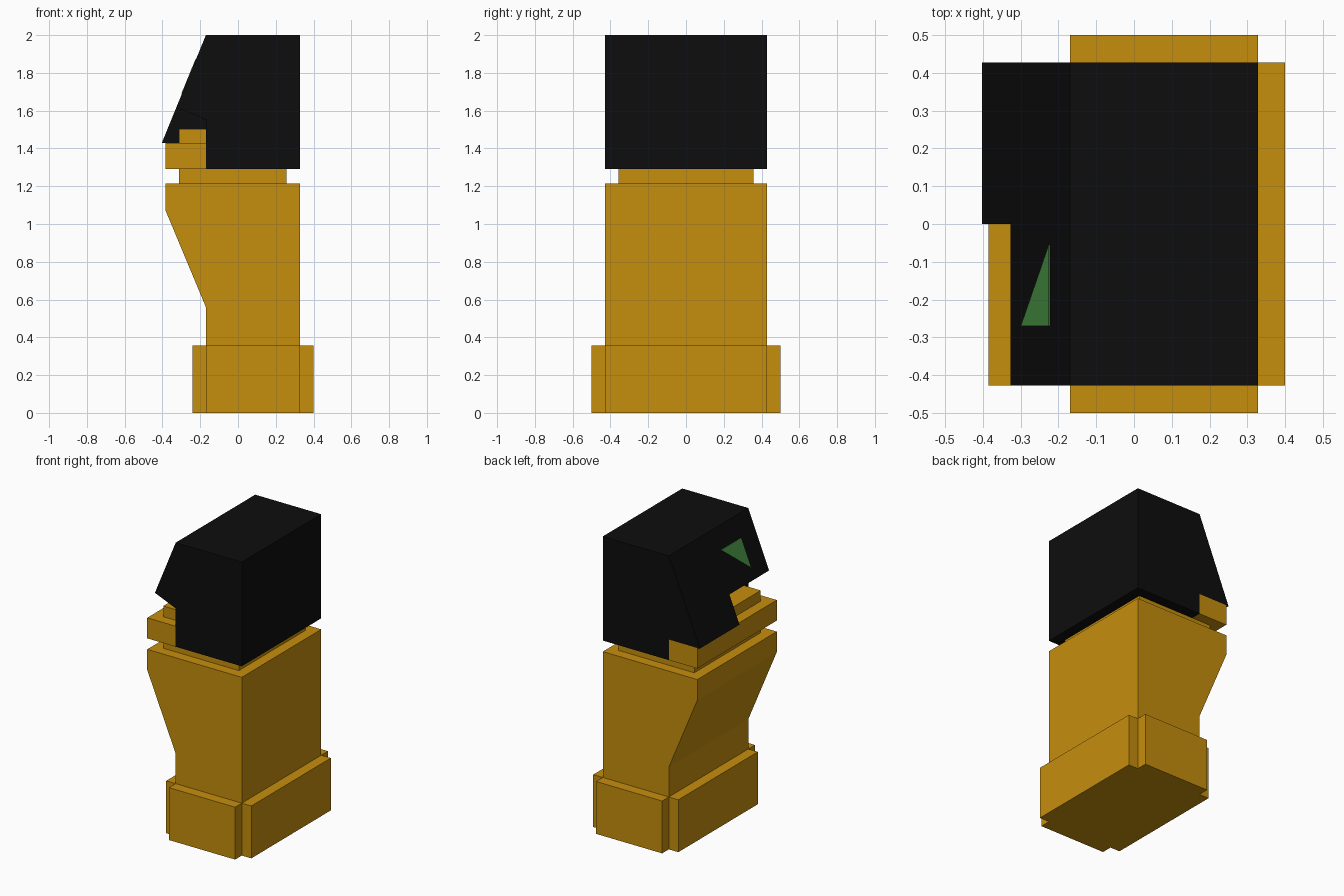
import bpy
import bmesh
from mathutils import Vector

cube = bpy.data.objects.get("Cube")
if cube:
    bpy.data.objects.remove(cube, do_unlink=True)


def material(name, colour):
    mat = bpy.data.materials.new(name)
    mat.use_nodes = True
    mat.diffuse_color = (*colour, 1)
    mat.node_tree.nodes["Principled BSDF"].inputs["Base Color"].default_value = (*colour, 1)
    return mat


gold = material("ochre gold", (0.56, 0.27, 0.004))
black = material("matte black", (0.004, 0.004, 0.004))
green = material("eye green", (0.062, 0.28, 0.055))


def prism(name, points, offset, mat):
    """Extrude a flat polygon of 3D points along an offset vector."""
    bm = bmesh.new()
    face = bm.faces.new([bm.verts.new(p) for p in points])
    result = bmesh.ops.extrude_face_region(bm, geom=[face], use_keep_orig=True)
    moved = [v for v in result["geom"] if isinstance(v, bmesh.types.BMVert)]
    bmesh.ops.translate(bm, verts=moved, vec=offset)
    bmesh.ops.recalc_face_normals(bm, faces=bm.faces)
    mesh = bpy.data.meshes.new(name)
    bm.to_mesh(mesh)
    bm.free()
    mesh.materials.append(mat)
    obj = bpy.data.objects.new(name, mesh)
    bpy.context.collection.objects.link(obj)
    return obj


def side_profile(name, outline, y0, y1, mat):
    """Extrude an XZ outline from y0 to y1."""
    return prism(name, [(x, y0, z) for x, z in outline], (0, y1 - y0, 0), mat)


def block(name, x0, x1, z0, z1, half, mat):
    return side_profile(name, [(x0, z0), (x1, z0), (x1, z1), (x0, z1)], -half, half, mat)


# Shared widths of the column
FACE, BACK, HALF, INSET = -0.17, 0.328, 0.428, 0.358
CHIN = -0.385

# Cross-shaped plinth
fx, bx, hy = -0.242, 0.4, 0.5
cross = [(fx, -HALF), (FACE, -HALF), (FACE, -hy), (BACK, -hy), (BACK, -HALF), (bx, -HALF),
         (bx, HALF), (BACK, HALF), (BACK, hy), (FACE, hy), (FACE, HALF), (fx, HALF)]
prism("plinth", [(x, y, 0) for x, y in cross], (0, 0, 0.357), gold)

# Body with a flared front
side_profile("body", [(FACE, 0.357), (BACK, 0.357), (BACK, 1.215), (CHIN, 1.215),
                      (CHIN, 1.075), (FACE, 0.56)], -HALF, HALF, gold)

# Neck, jaw and lip
block("neck", -0.313, 0.257, 1.215, 1.29, INSET, gold)
block("jaw", CHIN, FACE, 1.29, 1.43, HALF, gold)
block("lip", -0.313, FACE, 1.43, 1.503, INSET, gold)

# Hood with a sloping face, reaching lower on one half
top, tip = Vector((FACE, 2.0)), Vector((-0.403, 1.43))
brow = top.lerp(tip, 0.674)
under = (FACE, brow.y - 0.064)
side_profile("hood", [top, (BACK, 2.0), (BACK, 1.29), (FACE, 1.29), under, brow],
             -HALF, HALF, black)
side_profile("half_mask", [under, brow, tip, (FACE, 1.43)], 0, HALF, black)

# Triangular eye plate lying on the slope
slope = tip - top
normal = Vector((slope.y, 0, -slope.x)).normalized()


def on_slope(x, y):
    return Vector((x, y, top.y + (x - top.x) * slope.y / slope.x))


eye = [on_slope(-0.223, -0.055), on_slope(-0.223, -0.27), on_slope(-0.297, -0.27)]
prism("eye", eye, normal * 0.003, green)
